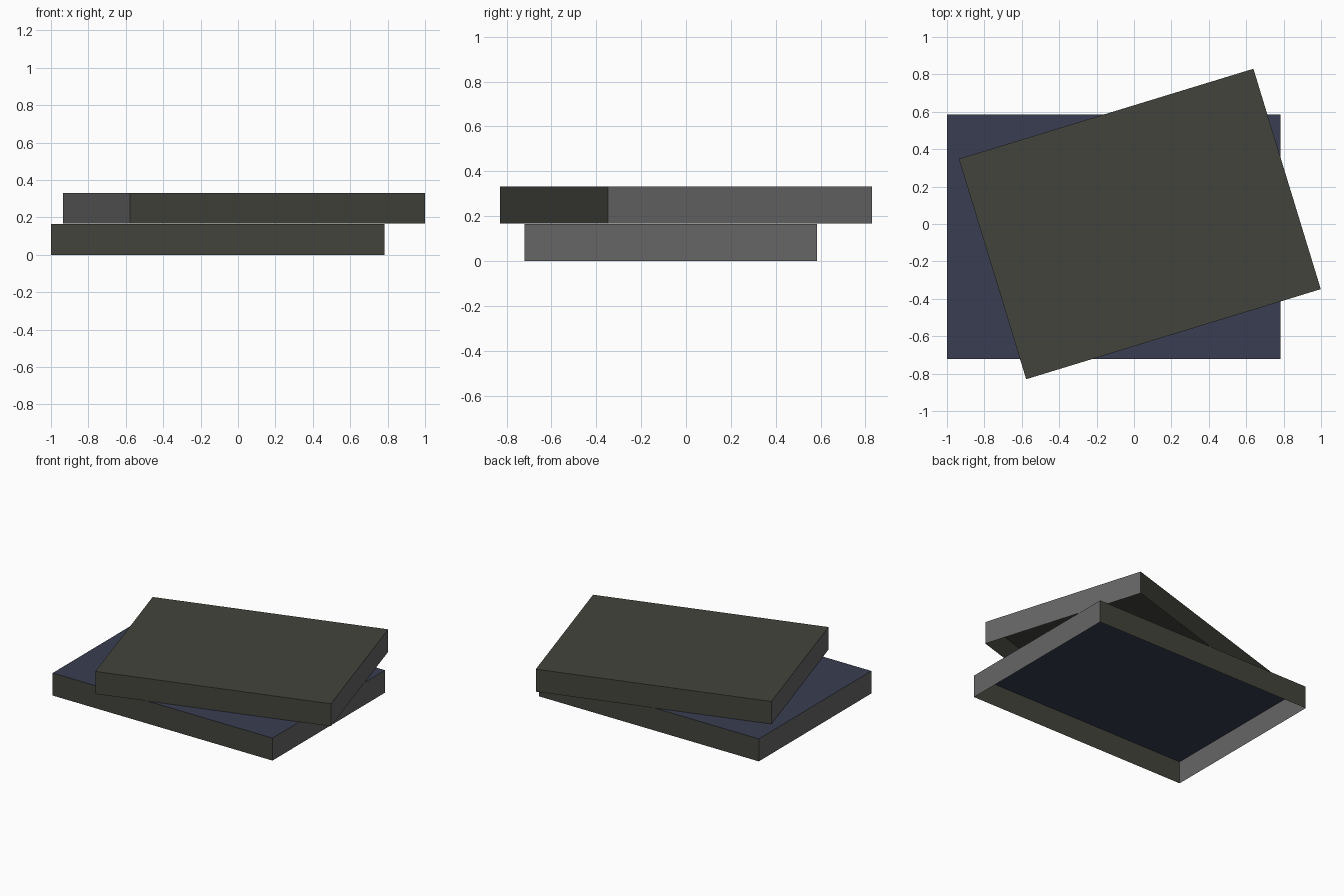
import bpy
import bmesh
import math
from mathutils import Matrix, Vector

cube = bpy.data.objects.get("Cube")
if cube:
    bpy.data.objects.remove(cube, do_unlink=True)


def make_material(name, rgb):
    mat = bpy.data.materials.new(name)
    mat.use_nodes = True
    colour = (*rgb, 1.0)
    mat.diffuse_color = colour
    mat.node_tree.nodes["Principled BSDF"].inputs["Base Color"].default_value = colour
    return mat


olive = make_material("dark olive", (0.057, 0.057, 0.046))
grey = make_material("mid grey", (0.133, 0.133, 0.133))
navy = make_material("dark navy", (0.041, 0.048, 0.083))


def open_box(name, size, centre, base, turn, top_material):
    """Box shell with no floor: coloured top, olive long sides, grey ends."""
    bm = bmesh.new()
    bmesh.ops.create_cube(bm, size=1.0)
    bmesh.ops.scale(bm, vec=Vector(size), verts=bm.verts)
    bmesh.ops.translate(bm, vec=(0, 0, size[2] / 2), verts=bm.verts)
    bm.normal_update()
    floor = [f for f in bm.faces if f.normal.z < -0.5]
    bmesh.ops.delete(bm, geom=floor, context='FACES')

    # Material follows the direction each face points
    for face in bm.faces:
        if face.normal.z > 0.5:
            face.material_index = 0
        elif abs(face.normal.y) > 0.5:
            face.material_index = 1
        else:
            face.material_index = 2

    place = Matrix.Translation((*centre, base)) @ Matrix.Rotation(math.radians(turn), 4, 'Z')
    bm.transform(place)
    mesh = bpy.data.meshes.new(name)
    bm.to_mesh(mesh)
    bm.free()
    for mat in (top_material, olive, grey):
        mesh.materials.append(mat)
    obj = bpy.data.objects.new(name, mesh)
    bpy.context.collection.objects.link(obj)
    return obj


# Lower slab lies square, upper slab rests on it at an angle
thickness = 0.165
open_box("lower_book", (1.785, 1.305, thickness), (-0.108, -0.068), 0, 0, navy)
open_box("upper_book", (1.647, 1.232, thickness), (0.031, 0), thickness + 0.002, 17, olive)
